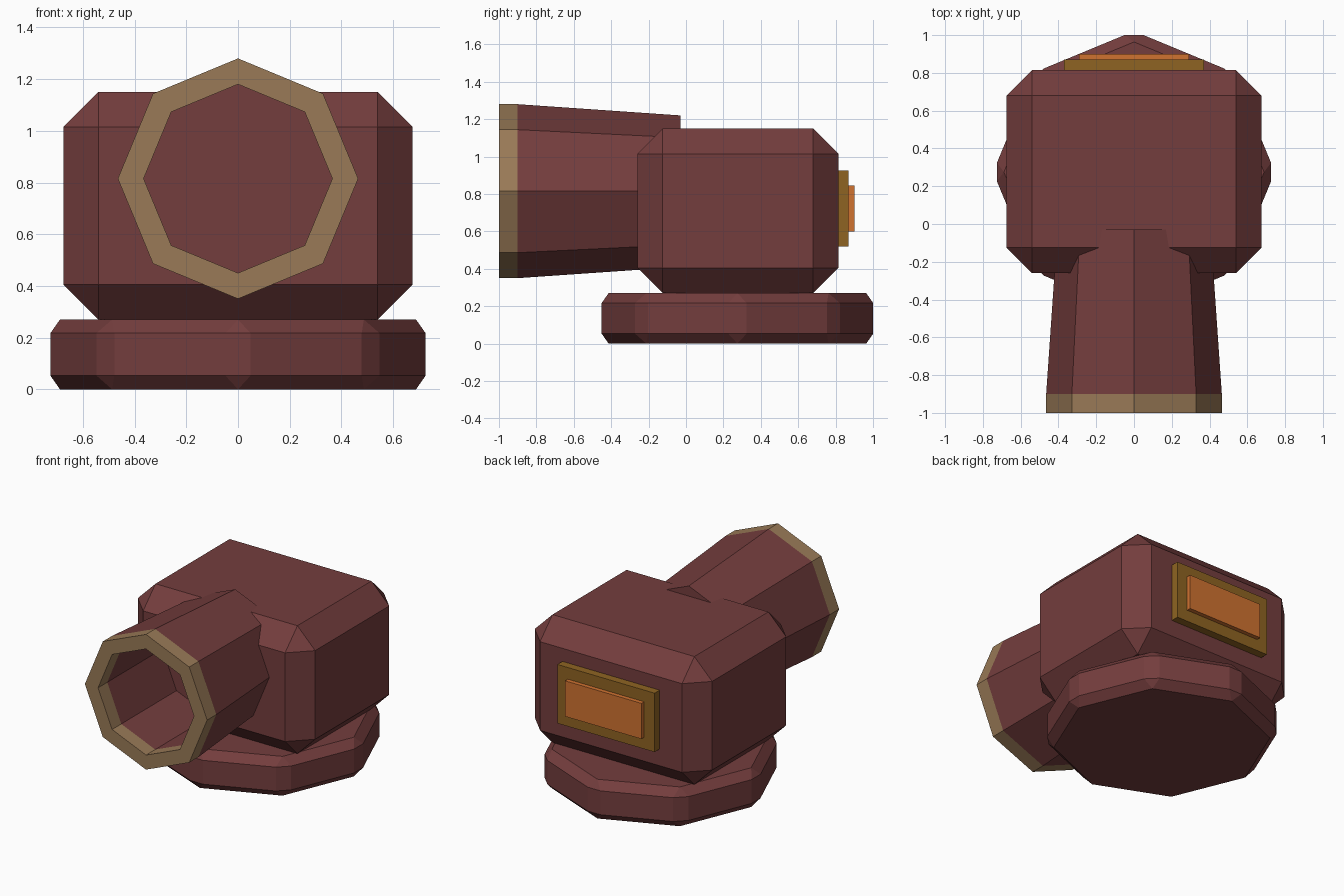
import bpy
import bmesh
import math
from mathutils import Matrix

default = bpy.data.objects.get("Cube")
if default:
    bpy.data.objects.remove(default, do_unlink=True)


def material(name, rgb):
    mat = bpy.data.materials.new(name)
    mat.use_nodes = True
    color = (*rgb, 1.0)
    mat.diffuse_color = color
    mat.node_tree.nodes["Principled BSDF"].inputs["Base Color"].default_value = color
    return mat


maroon = material("maroon", (0.174, 0.047, 0.047))
tan = material("tan brass", (0.32, 0.195, 0.095))
bronze = material("dark bronze", (0.275, 0.127, 0.016))
orange = material("orange", (0.63, 0.17, 0.03))


def finish(name, bm, *mats):
    bmesh.ops.recalc_face_normals(bm, faces=bm.faces)
    mesh = bpy.data.meshes.new(name)
    bm.to_mesh(mesh)
    bm.free()
    for mat in mats:
        mesh.materials.append(mat)
    obj = bpy.data.objects.new(name, mesh)
    bpy.context.collection.objects.link(obj)
    return obj


def chamfer(bm, width):
    bmesh.ops.bevel(bm, geom=bm.edges[:], offset=width, segments=1,
                    affect='EDGES', profile=0.5)


def box(name, low, high, mat, bevel=0):
    bm = bmesh.new()
    bmesh.ops.create_cube(bm, size=1)
    for v in bm.verts:
        v.co = [(a + b) / 2 + c * (b - a) for a, b, c in zip(low, high, v.co)]
    if bevel:
        chamfer(bm, bevel)
    return finish(name, bm, mat)


# Chamfered octagonal base
bm = bmesh.new()
bmesh.ops.create_cone(bm, cap_ends=True, segments=8, radius1=0.746,
                      radius2=0.746, depth=0.27,
                      matrix=Matrix.Translation((0, 0.275, 0.135)))
# Put corners on the axes
first = bm.verts[:][0].co
turn = math.atan2(first.y - 0.275, first.x)
bmesh.ops.rotate(bm, verts=bm.verts, cent=(0, 0.275, 0),
                 matrix=Matrix.Rotation(-turn, 3, 'Z'))
chamfer(bm, 0.053)
finish("base", bm, maroon)

# Chamfered housing
box("housing", (-0.675, -0.26, 0.27), (0.675, 0.815, 1.15), maroon, 0.135)

# Hollow octagonal barrel: (y, radius) outline from the rear cap to the bore end
outline = [(-0.03, 0.405), (-0.9, 0.465), (-1, 0.465),
           (-1, 0.365), (-0.9, 0.365), (-0.3, 0.365)]
bm = bmesh.new()
rings = []
for y, r in outline:
    angles = [math.tau * k / 8 for k in range(8)]
    rings.append([bm.verts.new((r * math.sin(a), y, 0.815 + r * math.cos(a)))
                  for a in angles])
for i, (a, b) in enumerate(zip(rings, rings[1:])):
    for k in range(8):
        n = (k + 1) % 8
        face = bm.faces.new((a[k], a[n], b[n], b[k]))
        face.material_index = 1 if i in (1, 2, 3) else 0  # muzzle ring
bm.faces.new(rings[0])
bm.faces.new(rings[-1])
finish("barrel", bm, maroon, tan)

# Rear panel
box("panel_frame", (-0.37, 0.80, 0.52), (0.37, 0.87, 0.925), bronze)
box("panel_light", (-0.29, 0.86, 0.60), (0.29, 0.90, 0.845), orange)
